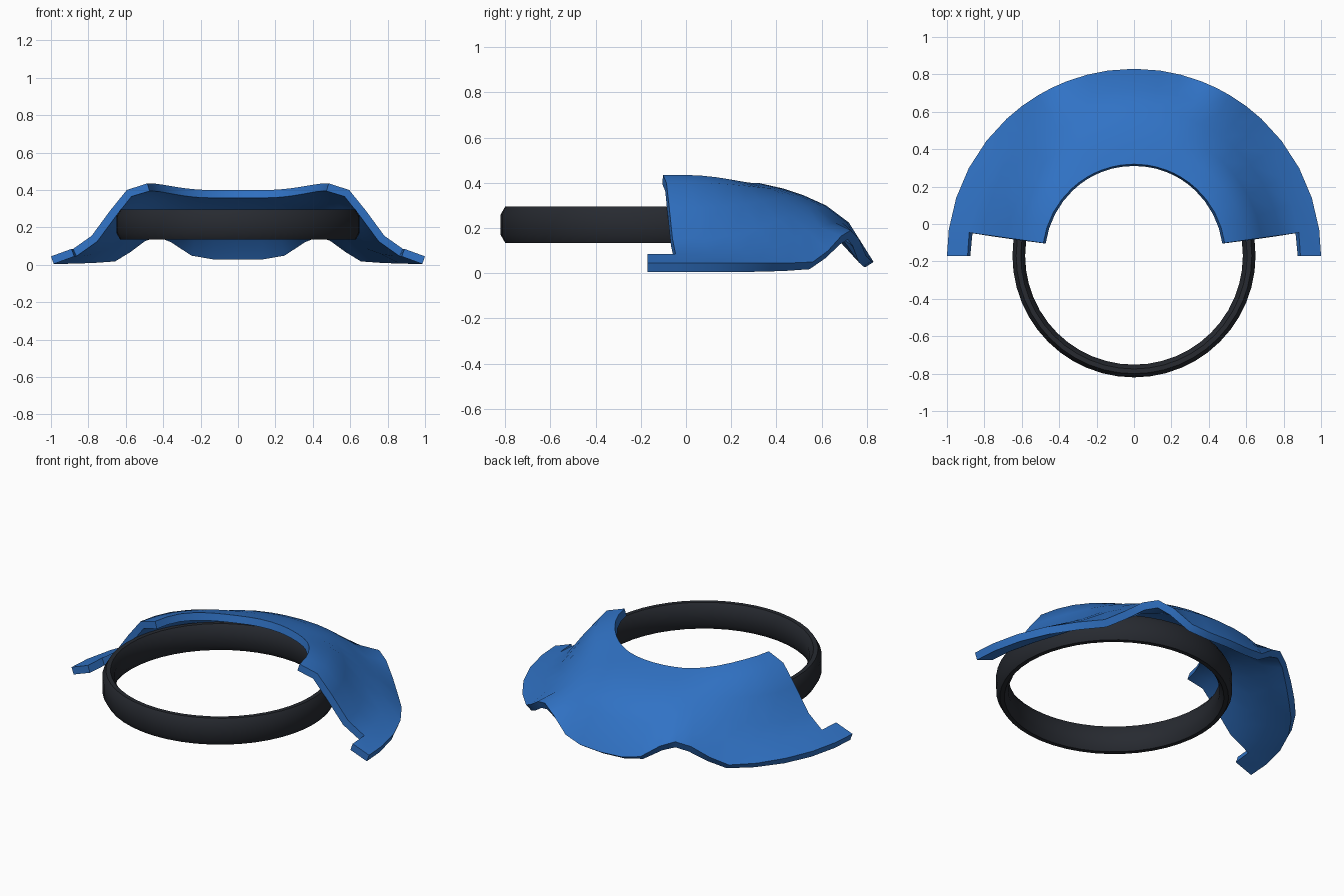
import bpy, bmesh, math

if "Cube" in bpy.data.objects:
    bpy.data.objects.remove(bpy.data.objects["Cube"])

CY = -0.17  # shared centre of the ring and the shell


def material(name, color):
    m = bpy.data.materials.new(name)
    m.diffuse_color = color
    m.use_nodes = True
    m.node_tree.nodes["Principled BSDF"].inputs["Base Color"].default_value = m.diffuse_color
    return m


def finish(name, bm, mat, angle):
    bmesh.ops.recalc_face_normals(bm, faces=bm.faces)
    me = bpy.data.meshes.new(name)
    bm.to_mesh(me)
    bm.free()
    ob = bpy.data.objects.new(name, me)
    bpy.context.collection.objects.link(ob)
    me.materials.append(mat)
    bpy.ops.object.select_all(action='DESELECT')
    ob.select_set(True)
    bpy.context.view_layer.objects.active = ob
    bpy.ops.object.shade_smooth_by_angle(angle=math.radians(angle))
    return ob


blue = material("blue", (0.03, 0.17, 0.56, 1))
black = material("black", (0.02, 0.023, 0.03, 1))

# Dark band: closed profile swept around the full circle
profile = [(.605, .135), (.63, .135), (.65, .17), (.65, .26), (.63, .295),
           (.605, .295), (.582, .26), (.582, .17)]
N = 48
bm = bmesh.new()
rings = []
for i in range(N):
    a = 2 * math.pi * i / N
    rings.append([bm.verts.new((r * math.cos(a), CY + r * math.sin(a), z)) for r, z in profile])
for i in range(N):
    A, B = rings[i], rings[(i + 1) % N]
    for j in range(len(profile)):
        k = (j + 1) % len(profile)
        bm.faces.new((A[j], B[j], B[k], A[k]))
finish("band_ring", bm, black, 40)

# Shell: radial sections blended from back to side, with a scalloped rim
radii = [.49, .60, .69, .79, .89, 1.0]
back = [.40, .375, .345, .30, .225]
side = [.435, .40, .29, .155, .085]
rim = {0: .05, 8: .053, 14.5: .075, 21: .155, 26: .19, 31: .165, 37: .10,
       43: .05, 52: .045, 62: .045, 72: .045, 82: .045, 90: .045}


def section(phi, rim_z):
    t = min(1, max(0, (phi - 18) / 52))
    t = t * t * (3 - 2 * t)
    return [b + (s - b) * t for b, s in zip(back, side)] + [rim_z]


keys = sorted(rim)
angles = [-p for p in reversed(keys[1:])] + keys
bm = bmesh.new()
cols = []
for p in angles:
    a = math.radians(p)
    zs = section(abs(p), rim[abs(p)])
    cols.append([bm.verts.new((r * math.sin(a), CY + r * math.cos(a), z))
                 for r, z in zip(radii, zs)])
last = len(cols) - 2
for i in range(len(cols) - 1):
    # only the outer flange continues to the very ends
    start = 4 if i in (0, last) else 0
    for j in range(start, len(radii) - 1):
        A, B = cols[i], cols[i + 1]
        bm.faces.new((A[j], A[j + 1], B[j + 1], B[j]))
bmesh.ops.delete(bm, geom=[v for v in bm.verts if not v.link_faces], context='VERTS')
shell = finish("shell_cover", bm, blue, 40)
for poly in shell.data.polygons:
    if poly.normal.z < 0:
        shell.data.flip_normals()
        break
solid = shell.modifiers.new("thickness", 'SOLIDIFY')
solid.thickness = 0.043
solid.offset = -1
bpy.ops.object.modifier_apply(modifier=solid.name)
bpy.ops.object.shade_smooth_by_angle(angle=math.radians(40))
